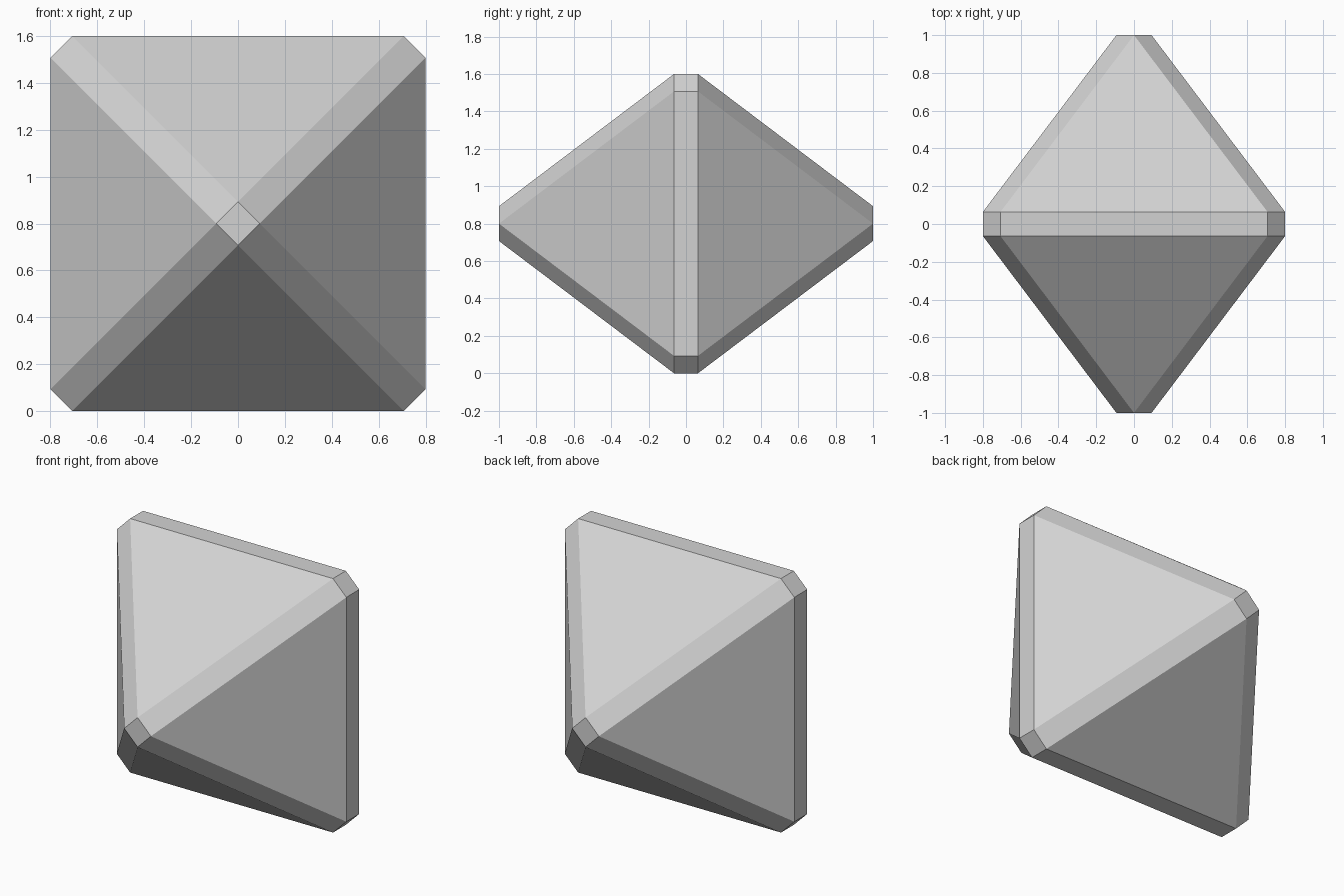
import bpy
import bmesh
import math

cube = bpy.data.objects.get("Cube")
if cube:
    bpy.data.objects.remove(cube, do_unlink=True)

HALF = 0.8       # half width and half height of the square girdle
DEPTH = 1.0      # distance of the front and back tips
CHAMFER = 0.093  # size of the cut corners and of the tip facets
BAND = 0.064     # half thickness of the girdle band

# Pale grey material
grey = bpy.data.materials.new("pale_grey")
grey.use_nodes = True
colour = (0.65, 0.65, 0.65, 1)
grey.diffuse_color = colour
grey.node_tree.nodes["Principled BSDF"].inputs["Base Color"].default_value = colour

bm = bmesh.new()
for side in (-1, 1):
    for sign in (-1, 1):
        # Small diamond facet at the tip
        bm.verts.new((sign * CHAMFER, side * DEPTH, HALF))
        bm.verts.new((0, side * DEPTH, HALF + sign * CHAMFER))
        # Square girdle with cut corners
        for up in (-1, 1):
            inner = HALF - CHAMFER
            bm.verts.new((sign * inner, side * BAND, HALF + up * HALF))
            bm.verts.new((sign * HALF, side * BAND, HALF + up * inner))

# Wrap the facets and merge the coplanar triangles
bmesh.ops.convex_hull(bm, input=bm.verts[:])
bmesh.ops.dissolve_limit(bm, angle_limit=math.radians(1),
                         verts=bm.verts[:], edges=bm.edges[:])
bmesh.ops.recalc_face_normals(bm, faces=bm.faces[:])

mesh = bpy.data.meshes.new("chamfered_octahedron")
bm.to_mesh(mesh)
bm.free()
mesh.materials.append(grey)
gem = bpy.data.objects.new("chamfered_octahedron", mesh)
bpy.context.collection.objects.link(gem)
